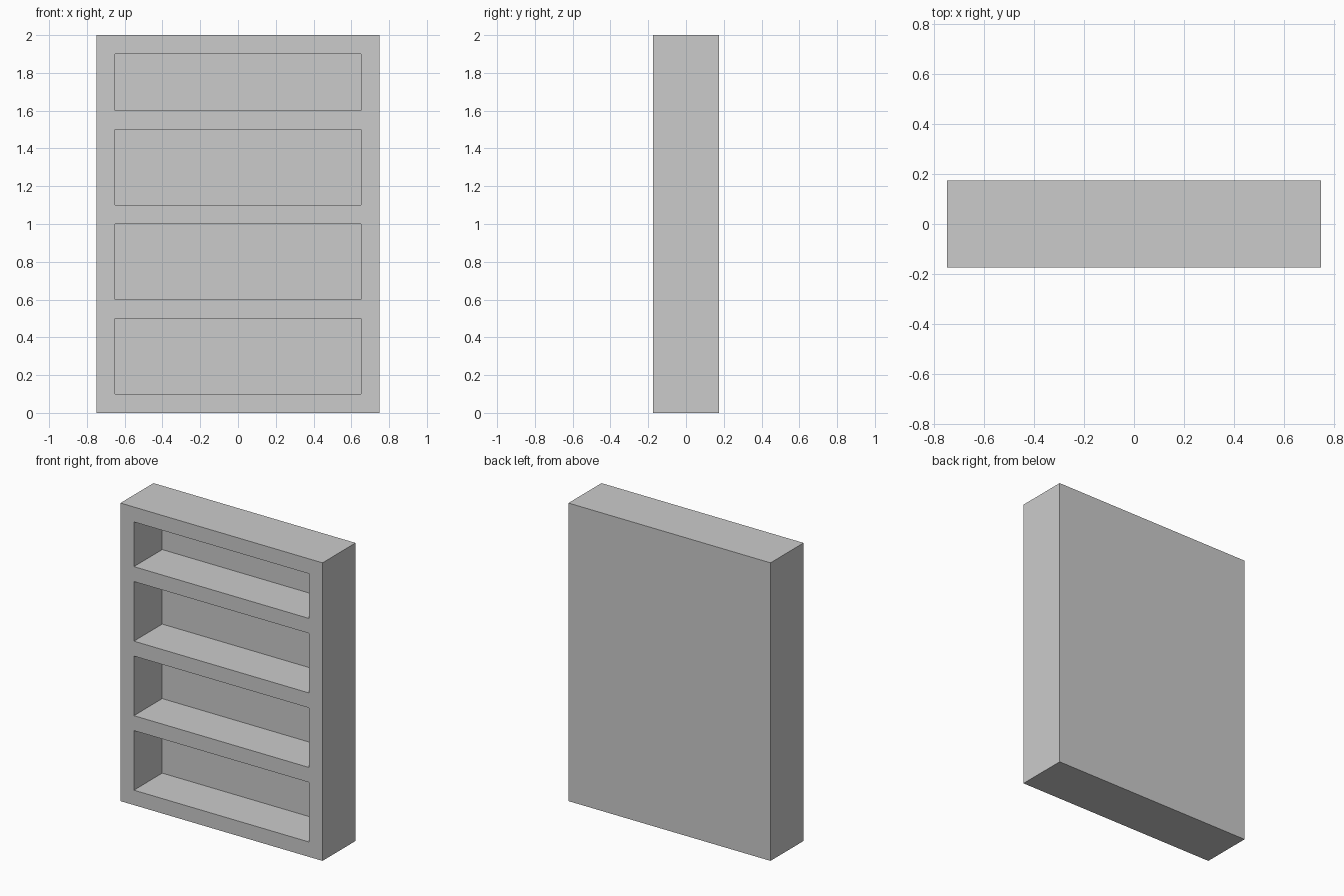
import bpy

if "Cube" in bpy.data.objects:
    bpy.data.objects.remove(bpy.data.objects["Cube"])

WIDTH, DEPTH, HEIGHT = 1.5, 0.35, 2.0
FRAME, BACK = 0.1, 0.05
OPENINGS = [(0.1, 0.5), (0.6, 1.0), (1.1, 1.5), (1.6, 1.9)]  # bottom, top


def box(name, x, y, z):
    """Axis-aligned box from (min, max) pairs."""
    spans = (x, y, z)
    bpy.ops.mesh.primitive_cube_add(size=1, location=[(a + b) / 2 for a, b in spans])
    obj = bpy.context.object
    obj.name = name
    obj.scale = [b - a for a, b in spans]
    bpy.ops.object.transform_apply(location=True, rotation=True, scale=True)
    return obj


# Solid cabinet block
case = box("bookcase", (-WIDTH / 2, WIDTH / 2), (-DEPTH / 2, DEPTH / 2), (0, HEIGHT))

# Carve the shelf compartments from the front, leaving a thin back panel
inner = WIDTH / 2 - FRAME
for bottom, top in OPENINGS:
    cutter = box("compartment_cutter", (-inner, inner),
                 (-DEPTH / 2 - 0.1, DEPTH / 2 - BACK), (bottom, top))
    cutter.hide_render = True
    bpy.context.view_layer.objects.active = case
    cut = case.modifiers.new("compartment", 'BOOLEAN')
    cut.operation = 'DIFFERENCE'
    cut.solver = 'EXACT'
    cut.object = cutter
    bpy.ops.object.modifier_apply(modifier=cut.name)
    bpy.data.objects.remove(cutter)
